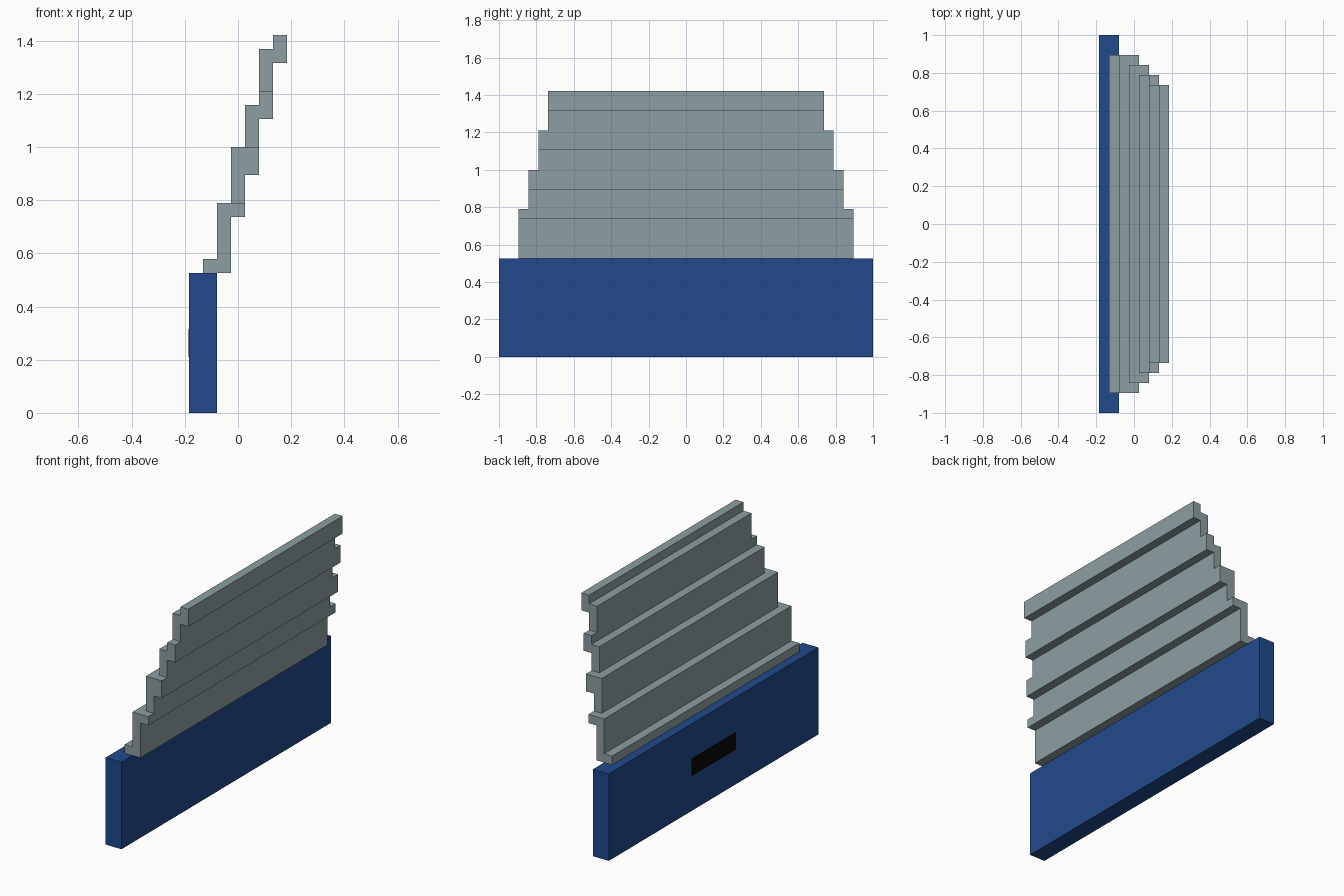
import bpy, bmesh

if "Cube" in bpy.data.objects:
    bpy.data.objects.remove(bpy.data.objects["Cube"])

U = 1 / 19          # module size: the base is 38 modules long
X0 = -3.5           # left edge of the model, in modules


def material(name, rgb):
    m = bpy.data.materials.new(name)
    m.diffuse_color = (*rgb, 1)
    m.use_nodes = True
    m.node_tree.nodes["Principled BSDF"].inputs["Base Color"].default_value = m.diffuse_color
    return m


blue = material("blue", (0.0152, 0.0666, 0.262))
grey = material("blue_grey", (0.27, 0.342, 0.362))
black = material("black", (0.002, 0.002, 0.002))


def extrude_profile(name, profile, half_length, mat):
    """Sweep an x-z outline (in modules) symmetrically along y."""
    bm = bmesh.new()
    verts = [bm.verts.new(((x + X0) * U, -half_length * U, z * U)) for x, z in profile]
    face = bm.faces.new(verts)
    ext = bmesh.ops.extrude_face_region(bm, geom=[face])
    moved = [v for v in ext["geom"] if isinstance(v, bmesh.types.BMVert)]
    bmesh.ops.translate(bm, verts=moved, vec=(0, 2 * half_length * U, 0))
    bmesh.ops.recalc_face_normals(bm, faces=bm.faces[:])
    mesh = bpy.data.meshes.new(name)
    bm.to_mesh(mesh)
    bm.free()
    mesh.materials.append(mat)
    obj = bpy.data.objects.new(name, mesh)
    bpy.context.collection.objects.link(obj)
    return obj


def rect(x0, x1, z0, z1):
    return [(x0, z0), (x1, z0), (x1, z1), (x0, z1)]


# Solid base wall
extrude_profile("base_wall", rect(0, 2, 0, 10), 19, blue)

# Dark plate on the outer side of the base
extrude_profile("dark_plate", rect(-0.03, 0.03, 4, 6), 4, black)

# Lowest stepped panel, with a foot and an upper lip
extrude_profile("lower_panel",
                [(1, 10), (3, 10), (3, 14), (4, 14), (4, 15), (2, 15), (2, 11), (1, 11)],
                17, grey)

# Upper stepped panels: (left x, bottom z, inner top z, lip bottom z, top z, half length)
panels = [(3, 15, 19, 17, 19, 16),
          (4, 19, 22, 21, 23, 15),
          (5, 23, 26, 25, 27, 14)]
for i, (x, z0, z_in, z_lip, z1, half) in enumerate(panels, 1):
    outline = [(x, z0), (x + 1, z0), (x + 1, z_lip), (x + 2, z_lip), (x + 2, z1)]
    if z_in < z1:
        outline += [(x + 1, z1), (x + 1, z_in)]
    outline.append((x, z_in))
    extrude_profile(f"upper_panel_{i}", outline, half, grey)
